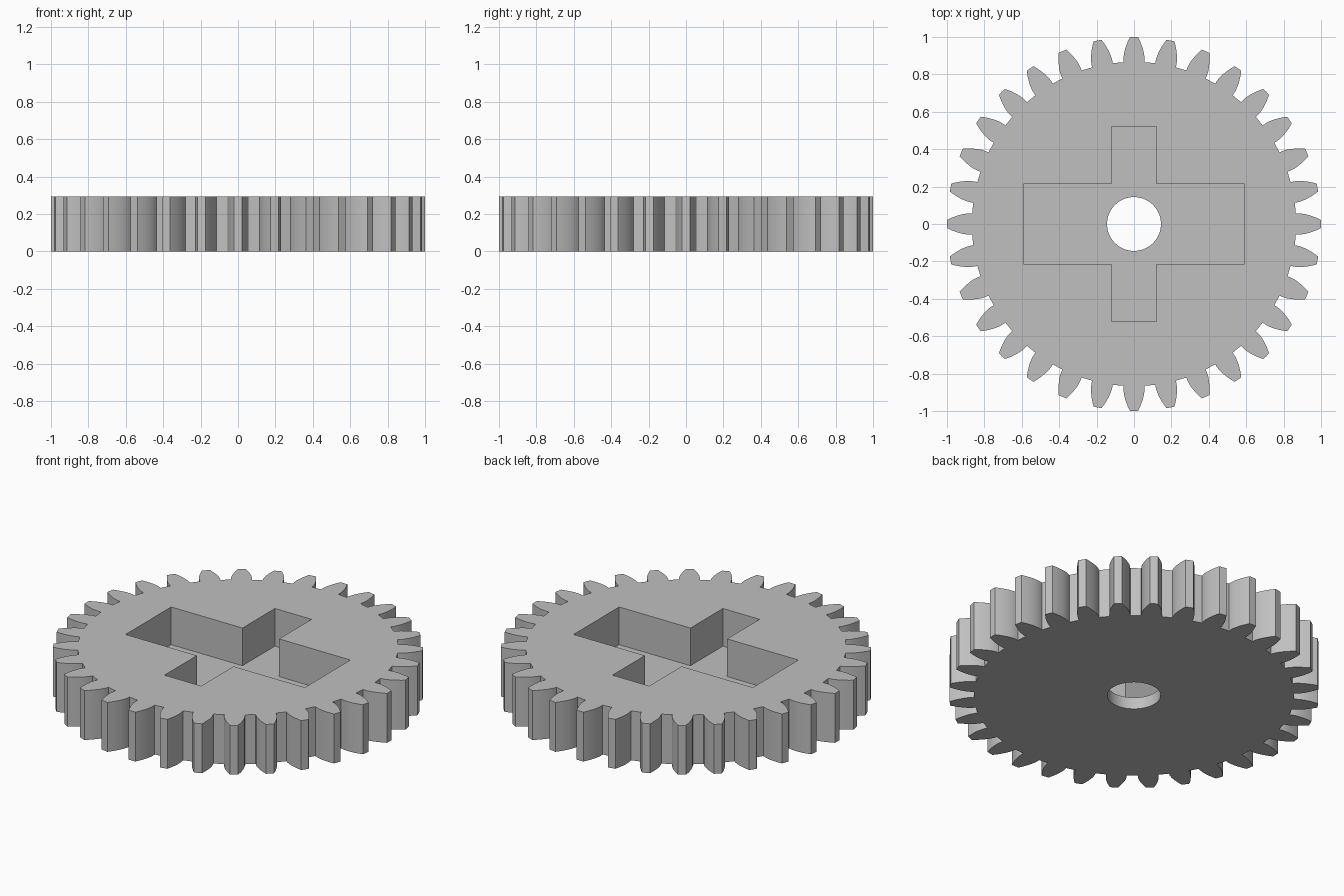
import bpy, bmesh, math

if "Cube" in bpy.data.objects:
    bpy.data.objects.remove(bpy.data.objects["Cube"])

TEETH, HEIGHT, FLOOR = 32, 0.295, 0.07
R_TIP, R_ROOT, HOLE_R = 1.0, 0.867, 0.144
R_PITCH = TEETH / (TEETH + 2)
R_BASE = R_PITCH * math.cos(math.radians(20))

grey = bpy.data.materials.new("plain grey")
grey.diffuse_color = (0.53, 0.53, 0.53, 1)
grey.use_nodes = True
grey.node_tree.nodes["Principled BSDF"].inputs["Base Color"].default_value = grey.diffuse_color


def prism(name, outline, z0, z1):
    """Extrude a closed 2D outline between two heights."""
    bm = bmesh.new()
    face = bm.faces.new([bm.verts.new((x, y, z0)) for x, y in outline])
    ext = bmesh.ops.extrude_face_region(bm, geom=[face])
    top = [v for v in ext["geom"] if isinstance(v, bmesh.types.BMVert)]
    bmesh.ops.translate(bm, verts=top, vec=(0, 0, z1 - z0))
    bmesh.ops.recalc_face_normals(bm, faces=bm.faces)
    mesh = bpy.data.meshes.new(name)
    bm.to_mesh(mesh)
    bm.free()
    mesh.materials.append(grey)
    obj = bpy.data.objects.new(name, mesh)
    bpy.context.collection.objects.link(obj)
    return obj


def polar(r, a):
    return r * math.cos(a), r * math.sin(a)


def involute(angle):
    return math.tan(angle) - angle


def half_angle(r):
    """Half the angular tooth thickness at radius r."""
    return (math.pi / (2 * TEETH) + involute(math.radians(20))
            - involute(math.acos(min(1, R_BASE / r))))


# Tooth flank: radial foot, then involute up to the tip
flank = [(R_ROOT, half_angle(R_BASE))]
for i in range(6):
    r = R_BASE + (R_TIP - R_BASE) * i / 5
    flank.append((r, half_angle(r)))

outline = []
for t in range(TEETH):
    mid = 2 * math.pi * t / TEETH
    outline += [polar(r, mid - a) for r, a in flank]
    outline.append(polar(R_TIP, mid))
    outline += [polar(r, mid + a) for r, a in reversed(flank)]
gear = prism("gear", outline, 0, HEIGHT)

# Cross-shaped pocket, open at the top
ax, ay, bx, by = 0.592, 0.215, 0.121, 0.521
quarter = [(ax, ay), (bx, ay), (bx, by)]
cross = (quarter + [(-x, y) for x, y in reversed(quarter)]
         + [(-x, -y) for x, y in quarter]
         + [(x, -y) for x, y in reversed(quarter)])
pocket = prism("pocket_cutter", cross, FLOOR, HEIGHT + 0.1)

# Round axle hole through the pocket floor
circle = [polar(HOLE_R, 2 * math.pi * i / 64) for i in range(64)]
hole = prism("hole_cutter", circle, -0.1, HEIGHT + 0.2)

bpy.context.view_layer.objects.active = gear
gear.select_set(True)
for cutter in (pocket, hole):
    cutter.hide_render = True
    mod = gear.modifiers.new(cutter.name, "BOOLEAN")
    mod.operation, mod.solver, mod.object = "DIFFERENCE", "EXACT", cutter
    bpy.ops.object.modifier_apply(modifier=mod.name)
    bpy.data.objects.remove(cutter)

bpy.ops.object.shade_smooth_by_angle(angle=math.radians(25))
